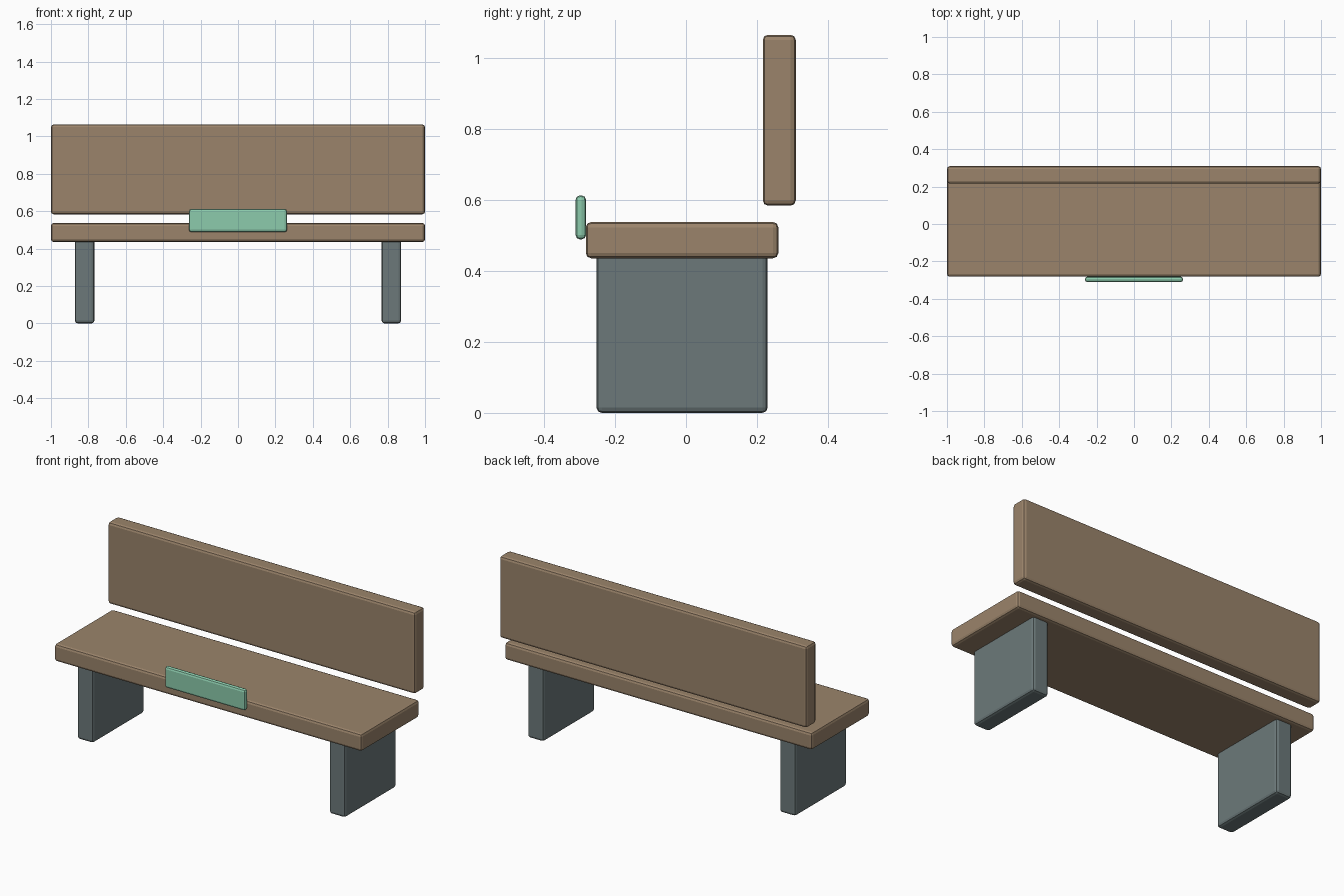
import bpy

cube = bpy.data.objects.get("Cube")
if cube:
    bpy.data.objects.remove(cube, do_unlink=True)


def material(name, color):
    mat = bpy.data.materials.new(name)
    mat.use_nodes = True
    mat.diffuse_color = (*color, 1)
    bsdf = next(n for n in mat.node_tree.nodes if n.type == 'BSDF_PRINCIPLED')
    bsdf.inputs["Base Color"].default_value = (*color, 1)
    return mat


def rounded_box(name, x, y, z, mat, bevel=0.015):
    """Box spanning the given (min, max) ranges, with softened edges."""
    spans = (x, y, z)
    bpy.ops.mesh.primitive_cube_add(size=1, location=[(a + b) / 2 for a, b in spans])
    obj = bpy.context.object
    obj.name = name
    obj.scale = [b - a for a, b in spans]
    bpy.ops.object.transform_apply(location=False, rotation=False, scale=True)
    obj.data.materials.append(mat)
    mod = obj.modifiers.new("Soft edges", 'BEVEL')
    mod.width = bevel
    mod.segments = 2
    return obj


wood = material("weathered wood", (0.328, 0.231, 0.147))
stone = material("slate grey", (0.150, 0.191, 0.195))
mint = material("mint green", (0.262, 0.597, 0.413))

# Wooden planks
rounded_box("seat", (-1, 1), (-0.282, 0.26), (0.435, 0.537), wood)
rounded_box("backrest", (-1, 1), (0.216, 0.309), (0.583, 1.064), wood)

# Slab legs, tucked slightly into the seat
for side, x in (("right", -0.82), ("left", 0.82)):
    rounded_box(side + "_leg", (x - 0.052, x + 0.052), (-0.252, 0.23), (0, 0.455), stone)

# Plaque on the front edge of the seat
rounded_box("front_plaque", (-0.262, 0.262), (-0.311, -0.281), (0.488, 0.612), mint, 0.013)
